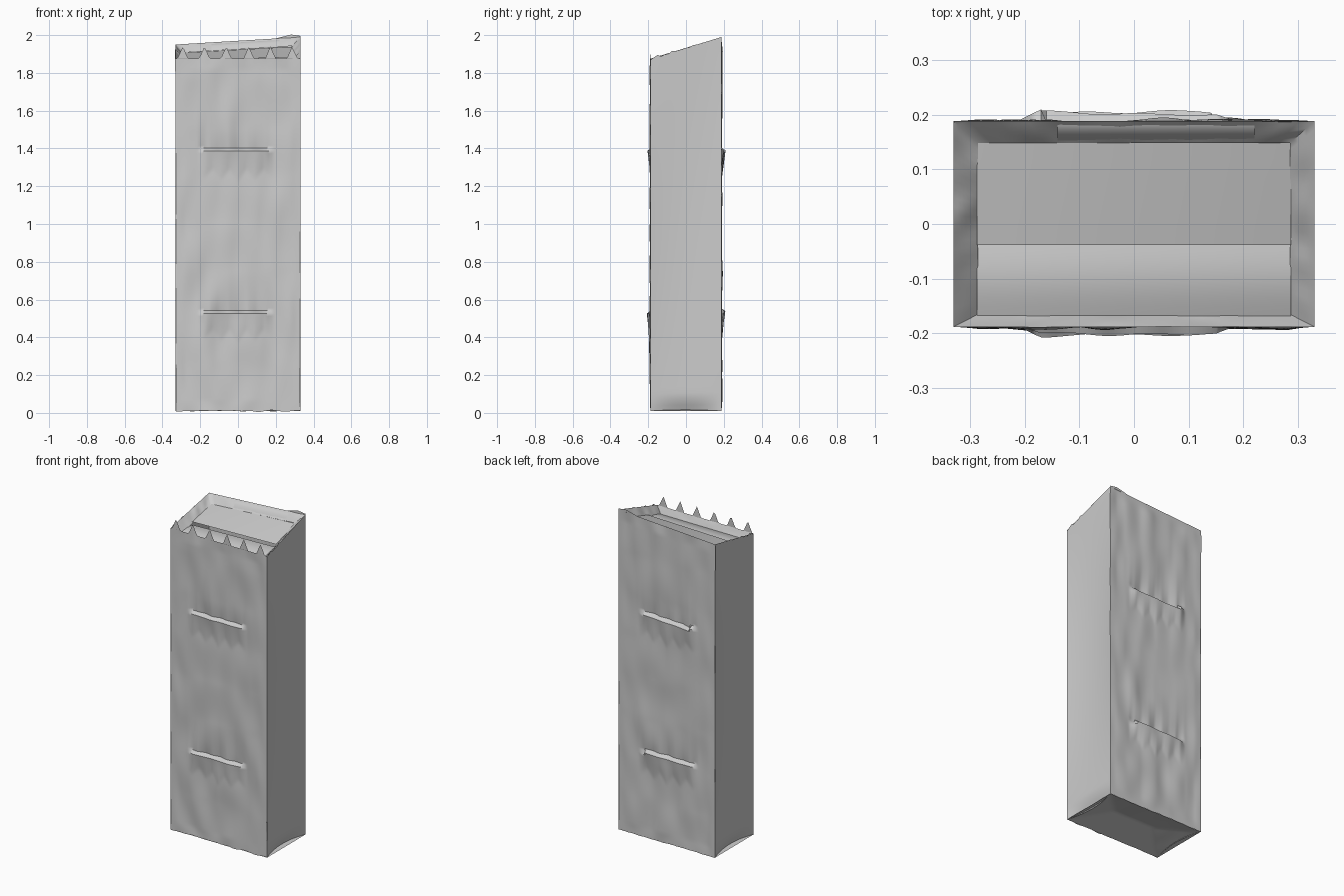
import bpy, bmesh, math
from mathutils import Vector, noise

if "Cube" in bpy.data.objects:
    bpy.data.objects.remove(bpy.data.objects["Cube"])

W, D = 0.33, 0.188      # half width and half depth of the sack

paper = bpy.data.materials.new("grey paper")
paper.diffuse_color = (0.6, 0.6, 0.6, 1)
paper.use_nodes = True
paper.node_tree.nodes["Principled BSDF"].inputs["Base Color"].default_value = paper.diffuse_color


def sheet(name, f, nu, nv):
    """Paper sheet: a grid whose points come from f(u, v), u and v in 0..1."""
    bm = bmesh.new()
    rows = [[bm.verts.new(f(i / nu, j / nv)) for i in range(nu + 1)] for j in range(nv + 1)]
    for j in range(nv):
        for i in range(nu):
            bm.faces.new((rows[j][i], rows[j][i + 1], rows[j + 1][i + 1], rows[j + 1][i]))
    bmesh.ops.remove_doubles(bm, verts=bm.verts, dist=0.0002)
    me = bpy.data.meshes.new(name)
    bm.to_mesh(me)
    bm.free()
    me.materials.append(paper)
    ob = bpy.data.objects.new(name, me)
    bpy.context.collection.objects.link(ob)
    bpy.ops.object.select_all(action='DESELECT')
    ob.select_set(True)
    bpy.context.view_layer.objects.active = ob
    bpy.ops.object.shade_smooth_by_angle(angle=math.radians(50))
    return ob


def clamp(t):
    return max(0.0, min(1.0, t))


def tri(t):
    """Triangle wave 0..1 with peaks at whole numbers."""
    return abs(2 * (t % 1.0) - 1)


def rim(x, y):
    """Height of the slanted mouth of the sack."""
    return 1.875 + (y + D) / (2 * D) * (0.095 + 0.02 * x / W)


def crumple(x, z, seed):
    """Soft dents, stretched upright."""
    return 0.010 * noise.noise(Vector((x * 9, z * 4, seed)))


def ledge(x, z, h):
    """Sharp crease at height h: pushed out below it, pulled in above it."""
    side = clamp((0.2 - abs(x + 0.01)) / 0.04)
    t = h - z
    if t >= 0:
        length = 0.10 + 0.07 * tri(x / 0.09) * (1 - abs(x) * 2)
        return 0.016 * side * clamp(1 - t / length)
    return -0.010 * side * math.exp(t / 0.09) * (0.5 + tri(x / 0.1))


def broad_panel(sign):
    """Front (sign -1) or back (sign 1) face with its two creases."""
    def f(u, v):
        x = (2 * u - 1) * W
        top = rim(x, sign * D)
        z = 0.01 + (top - 0.01) * v
        edge = clamp((W - abs(x)) / 0.05) * clamp(v / 0.03) * clamp((1 - v) / 0.03)
        out = D + edge * (crumple(x, z, 3 * sign) + ledge(x, z, 1.39) + ledge(x, z, 0.54))
        end = clamp((v - 0.975) / 0.025)
        if sign < 0:    # pinked teeth along the front top edge
            z += end * 0.065 * clamp(tri((x + 0.06) / 0.115) * 2 - 1)
        else:           # raised corner at the back
            z += end * 0.016 * clamp(1 - abs(x - 0.28) / 0.08)
        z += 0.008 * clamp(1 - v / 0.03) * noise.noise(Vector((x * 14, 0, sign)))
        return (x + 0.005 * (1 - edge) * math.copysign(1, x) * noise.noise(Vector((z * 3, x, 1))),
                sign * out, max(z, 0))
    return f


def side_panel(sign):
    """Smooth narrow side, slightly sunk and tucked under at the foot."""
    def f(u, v):
        y = (2 * u - 1) * D
        z = 0.01 + (rim(sign * W, y) - 0.01) * v
        sunk = 1 - (y / D) ** 2
        inset = sunk * (0.014 * math.sin(math.pi * v) + 0.035 * clamp(1 - z / 0.08))
        z += 0.02 * clamp((v - 0.985) / 0.015) * clamp(-y / D + 0.5) * noise.noise(Vector((y * 35, 0, 4)))
        return (sign * (W - inset), y, z)
    return f


sheet("front_panel", broad_panel(-1), 70, 130)
sheet("back_panel", broad_panel(1), 70, 130)
sheet("right_side", side_panel(1), 20, 60)
sheet("left_side", side_panel(-1), 20, 60)


# Rumpled lip turned in around the mouth
def lip(u, v):
    k, t = int(u * 4) % 4, (u * 4) % 1.0 * 2 - 1
    a, b = [(t, -1), (1, t), (-t, 1), (-1, -t)][k]
    wob = noise.noise(Vector((a * 4, b * 3, 2)))
    inner_y = -0.165 if b < 0 else 0.148
    x = a * (W - 0.045 * v)
    y = b * D + (abs(b) * inner_y - b * D) * v
    return (x, y, rim(x, b * D) - 0.045 * v + 0.012 * wob * math.sin(math.pi * v))


sheet("mouth_lip", lip, 96, 6)


# Closed top: a rear flap overlapping a lower front flap
def rear_flap(u, v):
    x, y = (2 * u - 1) * 0.287, -0.038 + 0.19 * v
    return (x, y, rim(x, y) - 0.038)


def front_flap(u, v):
    x, y = (2 * u - 1) * 0.287, -0.168 + 0.135 * v
    return (x, y, rim(x, y) - 0.045 - 0.015 * v + 0.01 * math.sin(math.pi * v))


def fold_strip(u, v):
    x = -0.14 + 0.36 * u
    y = 0.15 + 0.036 * v
    return (x, y, rim(x, y) - 0.036 + 0.03 * v + 0.008 * math.sin(math.pi * v))


sheet("top_rear_flap", rear_flap, 12, 6)
sheet("top_front_flap", front_flap, 12, 8)
sheet("top_fold_strip", fold_strip, 10, 5)


# Folded bottom, sunk along diagonal creases
def bottom(u, v):
    x, y = (2 * u - 1) * W, (1 - 2 * v) * D
    return (x, y, 0.01 + 0.22 * min(W - abs(x), D - abs(y)) + 0.3 * crumple(x, y, 7) * clamp((W - abs(x)) / 0.05))


sheet("folded_bottom", bottom, 40, 24)

# Consistent outward normals on the sheets facing the wrong way
for name in ("back_panel", "left_side"):
    bpy.data.objects[name].data.flip_normals()
